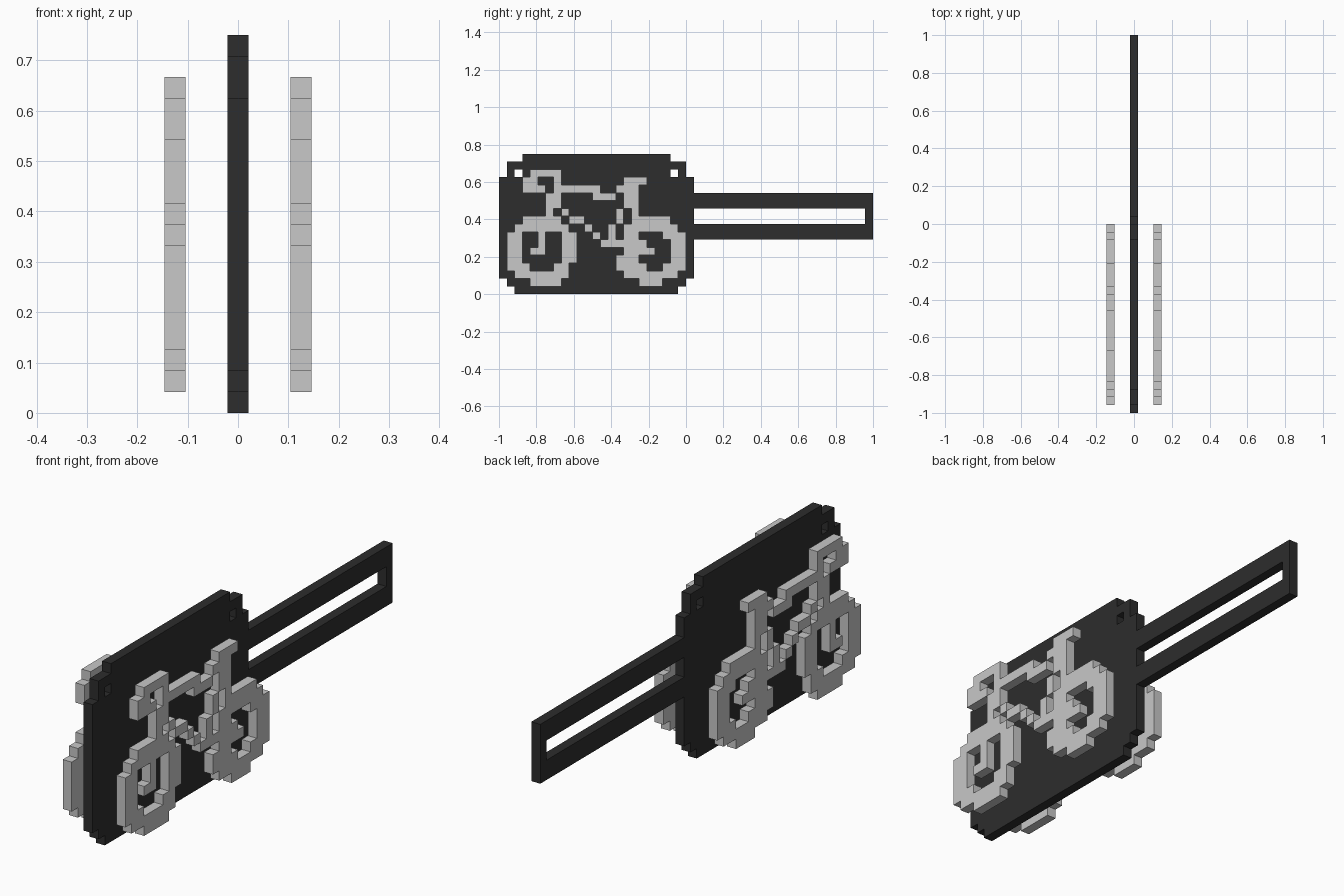
import bpy, bmesh

if "Cube" in bpy.data.objects:
    bpy.data.objects.remove(bpy.data.objects["Cube"])

U = 1 / 24  # size of one pixel block


def material(name, v):
    m = bpy.data.materials.new(name)
    m.diffuse_color = (v, v, v, 1)
    m.use_nodes = True
    m.node_tree.nodes["Principled BSDF"].inputs["Base Color"].default_value = m.diffuse_color
    return m


def pixel_plate(name, cells, x0, x1, mat):
    """Closed plate in the YZ plane, made from filled (column, row) cells."""
    bm = bmesh.new()
    verts = {}

    def v(x, c, r):
        if (x, c, r) not in verts:
            verts[x, c, r] = bm.verts.new((x * U, c * U - 1, r * U))
        return verts[x, c, r]

    for c, r in cells:
        ring = [(c, r), (c + 1, r), (c + 1, r + 1), (c, r + 1)]
        bm.faces.new([v(x1, *p) for p in ring])
        bm.faces.new([v(x0, *p) for p in reversed(ring)])
        # side walls only where the neighbour is empty
        for i, (dc, dr) in enumerate([(0, -1), (1, 0), (0, 1), (-1, 0)]):
            if (c + dc, r + dr) not in cells:
                a, b = ring[i], ring[(i + 1) % 4]
                bm.faces.new([v(x0, *a), v(x0, *b), v(x1, *b), v(x1, *a)])
    me = bpy.data.meshes.new(name)
    bm.to_mesh(me)
    bm.free()
    me.materials.append(mat)
    ob = bpy.data.objects.new(name, me)
    bpy.context.collection.objects.link(ob)


def block(c0, c1, r0, r1):
    return {(c, r) for c in range(c0, c1) for r in range(r0, r1)}


dark = material("charcoal", 0.026)
light = material("light grey", 0.58)

# sign board with stepped corners and two corner holes
board = (block(2, 23, 0, 1) | block(1, 24, 1, 2) | block(0, 25, 2, 15)
         | block(1, 24, 15, 17) | block(3, 22, 17, 18)) - {(2, 15), (22, 15)}
# slotted mounting arm
arm = block(25, 48, 7, 13) - block(25, 47, 9, 11)
pixel_plate("sign_board_and_arm", board | arm, -0.5, 0.5, dark)

# bicycle pixel picture, top row first (row 15 down to row 1)
BIKE = [
    "....####.................",
    "...##..#........###......",
    "...###.########.###......"[:7] + "######..###.......",
    "......##....#####.."[:8] + "....###.##.......",
    "......##........##.......",
    "......#.#......#.#.......",
    "...#####.##....#.#####...",
    "..#######..#..#.#######..",
    ".##..#..##..#.#.##...###.",
    ".##..#..##...######...##.",
    ".##.##..##.....######.##."[:15] + ".####..##.",
    ".##.....##.....###....##.",
    ".###...##......####..###.",
    "..#######.......#######..",
    "....####..........###....",
]
bike = {(c, 15 - i) for i, row in enumerate(BIKE)
        for c, ch in enumerate(row) if ch == "#"}

# one bicycle floating on each side of the board
for side, x0 in (("right", 2.5), ("left", -3.5)):
    pixel_plate("bicycle_" + side, bike, x0, x0 + 1, light)
